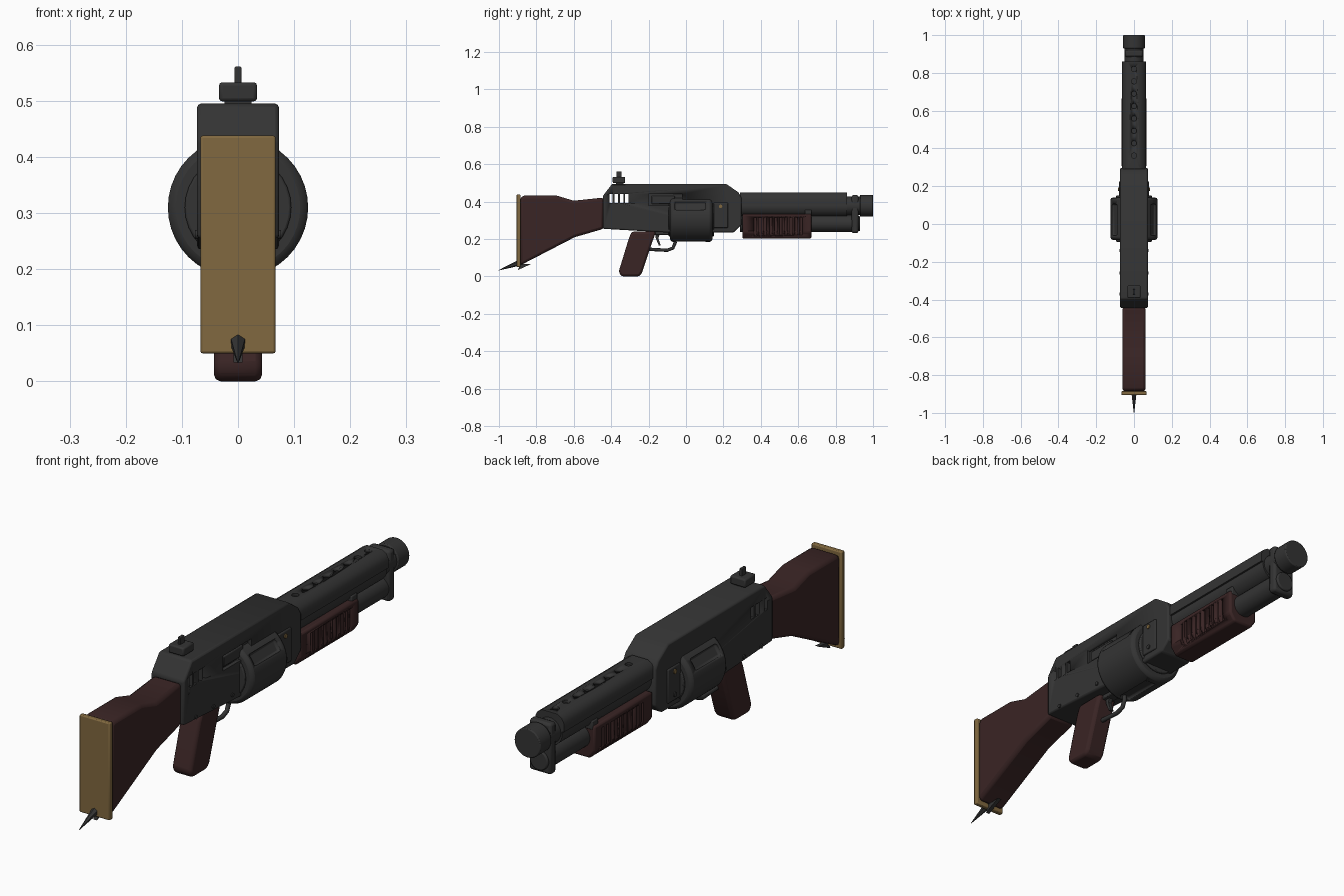
import bpy, bmesh, math
from mathutils import Vector, Matrix

old = bpy.data.objects.get("Cube")
if old:
    bpy.data.objects.remove(old, do_unlink=True)


def material(name, rgb):
    m = bpy.data.materials.new(name)
    m.use_nodes = True
    m.diffuse_color = (*rgb, 1)
    m.node_tree.nodes["Principled BSDF"].inputs["Base Color"].default_value = (*rgb, 1)
    return m


METAL = material("dark gunmetal", (0.034, 0.034, 0.034))
WOOD = material("dark walnut", (0.042, 0.018, 0.018))
BRASS = material("aged brass", (0.22, 0.14, 0.05))


def finish(name, bm, mat, bevel=0.0, segments=2):
    bmesh.ops.recalc_face_normals(bm, faces=bm.faces[:])
    me = bpy.data.meshes.new(name)
    bm.to_mesh(me)
    bm.free()
    me.materials.append(mat)
    ob = bpy.data.objects.new(name, me)
    bpy.context.collection.objects.link(ob)
    if bevel:
        mod = ob.modifiers.new("soft edges", 'BEVEL')
        mod.width, mod.segments, mod.limit_method = bevel, segments, 'ANGLE'
        mod.angle_limit = math.radians(35)
    bpy.ops.object.select_all(action='DESELECT')
    ob.select_set(True)
    bpy.context.view_layer.objects.active = ob
    bpy.ops.object.shade_smooth_by_angle(angle=math.radians(35))
    return ob


def prism(name, points, depth, mat, bevel=0.0, axis='X'):
    """Closed profile extruded by depth: (y, z) along x, or (x, z) along y."""
    bm = bmesh.new()
    lift = (lambda p, d: (d, *p)) if axis == 'X' else (lambda p, d: (p[0], d, p[1]))
    face = bm.faces.new([bm.verts.new(lift(p, depth[0])) for p in points])
    ext = bmesh.ops.extrude_face_region(bm, geom=[face])
    move = Vector(lift((0, 0), depth[1] - depth[0]))
    bmesh.ops.translate(bm, vec=move, verts=[v for v in ext["geom"] if isinstance(v, bmesh.types.BMVert)])
    return finish(name, bm, mat, bevel)


def box(name, x, y, z, mat, bevel=0.0):
    return prism(name, [(y[0], z[0]), (y[1], z[0]), (y[1], z[1]), (y[0], z[1])], x, mat, bevel)


def cylinder(name, center, radius, length, mat, axis='Y', bevel=0.0, sides=32, tip=None):
    turn = {'X': Matrix.Rotation(math.pi / 2, 4, 'Y'),
            'Y': Matrix.Rotation(-math.pi / 2, 4, 'X'), 'Z': Matrix()}[axis]
    bm = bmesh.new()
    bmesh.ops.create_cone(bm, cap_ends=True, segments=sides, radius1=radius,
                          radius2=radius if tip is None else tip, depth=length,
                          matrix=Matrix.Translation(center) @ turn)
    return finish(name, bm, mat, bevel)


def cut(target, cutters):
    for c in cutters:
        mod = target.modifiers.new("cut", 'BOOLEAN')
        mod.operation, mod.solver, mod.object = 'DIFFERENCE', 'EXACT', c
        c.hide_render = True
        c.hide_set(True)
        c.display_type = 'WIRE'


def tube(name, points, radius, mat):
    cu = bpy.data.curves.new(name, 'CURVE')
    cu.dimensions, cu.bevel_depth, cu.bevel_resolution, cu.use_fill_caps = '3D', radius, 2, True
    sp = cu.splines.new('POLY')
    sp.points.add(len(points) - 1)
    for p, (y, z) in zip(sp.points, points):
        p.co = (0, y, z, 1)
    cu.materials.append(mat)
    ob = bpy.data.objects.new(name, cu)
    bpy.context.collection.objects.link(ob)
    return ob


# Receiver with side vents and an ejection port
receiver = prism("receiver", [
    (-0.445, 0.255), (-0.445, 0.43), (-0.395, 0.495), (0.215, 0.495), (0.28, 0.45),
    (0.297, 0.42), (0.297, 0.275), (0.255, 0.235), (-0.1, 0.235)], (-0.073, 0.073), METAL, 0.007)
cutters = [box("vent_cutter", (-0.2, 0.2), (y - 0.009, y + 0.009), (0.393, 0.441), METAL)
           for y in (-0.401, -0.372, -0.344, -0.316)]
cutters.append(box("port_cutter", (0.058, 0.2), (-0.2, -0.02), (0.38, 0.44), METAL))
cut(receiver, cutters)
box("bolt", (0.04, 0.066), (-0.185, -0.06), (0.388, 0.43), METAL, 0.004)

# Fluted drum
drum = cylinder("drum", (0, 0.028, 0.31), 0.125, 0.225, METAL, bevel=0.014, sides=40)
flutes = []
for i in range(3):
    a = math.radians(33 if i == 0 else 147 if i == 1 else 270)
    flute = box("flute_cutter", (0.113, 0.2), (-0.06, 0.105), (-0.024, 0.024), METAL, 0.008)
    flute.matrix_world = Matrix.Translation((0, 0, 0.31)) @ Matrix.Rotation(-a, 4, 'Y')
    flutes.append(flute)
cut(drum, flutes)
for y in (-0.088, 0.144):
    cylinder("drum_end_ring", (0, y, 0.31), 0.095, 0.012, METAL, bevel=0.004)

# Side plates, screws and pins on both sides
for s in (-1, 1):
    box("side_plate", sorted((s * 0.07, s * 0.08)), (0.147, 0.225), (0.26, 0.395), METAL, 0.004)
    for z in (0.283, 0.375):
        cylinder("plate_screw", (s * 0.08, 0.185, z), 0.009, 0.008, BRASS if z > 0.3 else METAL, 'X', sides=12)
    for y in (-0.37, -0.26, -0.14):
        cylinder("receiver_pin", (s * 0.073, y, 0.262), 0.008, 0.008, METAL, 'X', sides=12)

# Rear sight
box("sight_foot", (-0.024, 0.024), (-0.375, -0.335), (0.485, 0.505), METAL)
box("sight_base", (-0.034, 0.034), (-0.392, -0.325), (0.499, 0.533), METAL, 0.006)
box("sight_post", (-0.006, 0.006), (-0.372, -0.345), (0.53, 0.561), METAL, 0.002)

# Shoulder stock, butt plate and spike
prism("stock", [(-0.885, 0.06), (-0.885, 0.425), (-0.865, 0.432), (-0.69, 0.432), (-0.6, 0.405),
                (-0.44, 0.422), (-0.44, 0.255), (-0.595, 0.21)], (-0.062, 0.062), WOOD, 0.014)
box("butt_plate", (-0.067, 0.067), (-0.905, -0.885), (0.05, 0.438), BRASS, 0.004)
spike = cylinder("butt_spike", (0, 0, 0), 0.018, 0.135, METAL, 'Y', sides=6, tip=0.001)
aim = Vector((0, -1, -0.36)).normalized()
spike.matrix_world = (Matrix.Translation((0, -0.938, 0.056))
                      @ Vector((0, 1, 0)).rotation_difference(aim).to_matrix().to_4x4())
prism("spike_brace", [(-0.9, 0.034), (-0.885, 0.065), (-0.825, 0.068)], (-0.008, 0.008), METAL)

# Pistol grip, trigger and guard
prism("grip", [(-0.29, 0.24), (-0.16, 0.24), (-0.18, 0.185), (-0.235, 0.02), (-0.25, 0),
               (-0.345, 0), (-0.36, 0.025), (-0.305, 0.205)], (-0.043, 0.043), WOOD, 0.012)
tube("trigger_guard", [(-0.205, 0.147), (-0.19, 0.145), (-0.1, 0.14), (-0.07, 0.152),
                       (-0.058, 0.18), (-0.062, 0.24)], 0.009, METAL)
prism("trigger", [(-0.165, 0.24), (-0.135, 0.24), (-0.148, 0.205), (-0.135, 0.165),
                  (-0.145, 0.165), (-0.162, 0.205)], (-0.008, 0.008), METAL)
box("guard_mount", (-0.022, 0.022), (-0.2, -0.05), (0.222, 0.24), METAL, 0.003)

# Barrel, muzzle and magazine tube
cylinder("barrel", (0, 0.61, 0.378), 0.05, 0.66, METAL)
cylinder("barrel_sleeve", (0, 0.575, 0.375), 0.056, 0.57, METAL)
cylinder("muzzle", (0, 0.965, 0.378), 0.058, 0.07, METAL, bevel=0.004)
cylinder("magazine_tube", (0, 0.6, 0.283), 0.045, 0.62, METAL)
cylinder("magazine_cap", (0, 0.92, 0.283), 0.04, 0.022, METAL, bevel=0.005)
box("front_clamp", (-0.048, 0.048), (0.885, 0.922), (0.232, 0.435), METAL, 0.01)

# Heat shield with a row of vent holes
shield = prism("heat_shield", [(-0.063, 0.385), (-0.063, 0.42), (-0.053, 0.438), (-0.034, 0.45),
                               (0.034, 0.45), (0.053, 0.438), (0.063, 0.42), (0.063, 0.385)],
               (0.29, 0.86), METAL, axis='Y')
cut(shield, [cylinder("hole_cutter", (0, 0.362 + i * 0.0655, 0.45), 0.014, 0.02, METAL, 'Z', sides=16)
             for i in range(8)])

# Ribbed fore-end
fore = prism("fore_end", [(-0.066, 0.335), (-0.066, 0.235), (-0.042, 0.202),
                          (0.042, 0.202), (0.066, 0.235), (0.066, 0.335)],
             (0.302, 0.67), WOOD, 0.008, axis='Y')
cut(fore, [box("groove_cutter", sorted((s * 0.056, s * 0.1)), (y, y + 0.013), (0.222, 0.315), WOOD)
           for s in (-1, 1) for y in [0.363 + 0.0275 * i for i in range(10)]])
box("fore_end_bracket", (-0.058, 0.058), (0.635, 0.672), (0.32, 0.355), METAL, 0.004)
